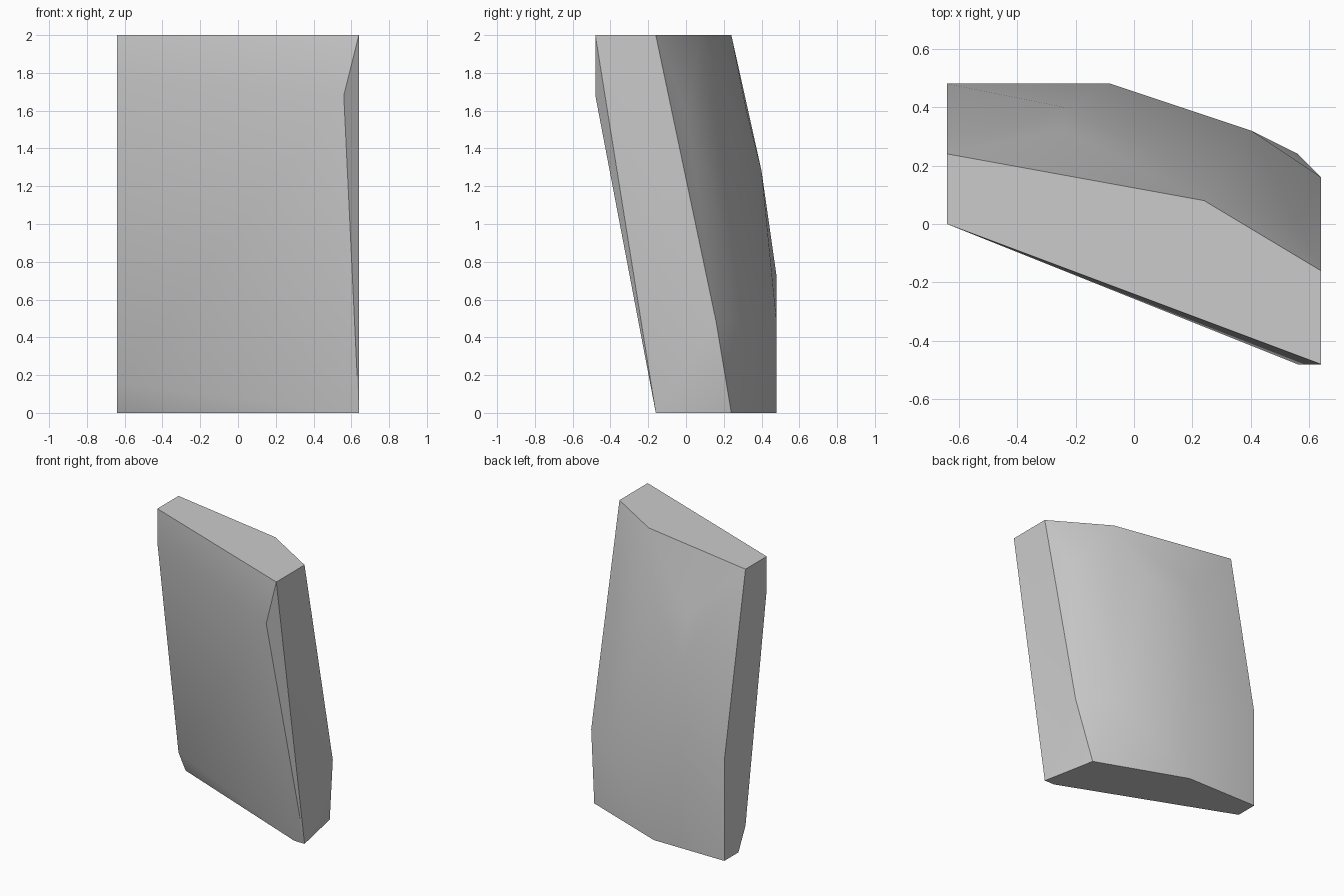
import bpy, bmesh

cube = bpy.data.objects.get("Cube")
if cube:
    bpy.data.objects.remove(cube, do_unlink=True)

UNIT = 0.08  # the slab is laid out on a regular grid

# Corner outlines by height, each a list of (x, y) in grid units
levels = {
    25: [(-8, 3), (3, 1), (8, -2), (8, -6), (-8, 0)],         # top cap
    22: [(-8, 0)],                                            # upper front bend
    21: [(7, -6)],                                            # chamfered front corner
    20: [(-3, 4), (1, 3), (7, 0)],                            # rounded back shoulder
    16: [(-3, 5)],                                            # middle of the curved back
    9: [(-8, 6)],                                             # lower back bend
    6: [(-1, 6), (5, 4), (8, 2)],                             # rounded lower back
    2: [(-8, 3)],                                             # lower front bend
    0: [(-8, 4), (-8, 6), (-1, 6), (7, 3), (8, -2), (7, -2)],  # base
}


def make_material(name, value):
    mat = bpy.data.materials.new(name)
    mat.use_nodes = True
    colour = (value, value, value, 1)
    mat.diffuse_color = colour
    for node in mat.node_tree.nodes:
        if node.type == 'BSDF_PRINCIPLED':
            node.inputs["Base Color"].default_value = colour
    return mat


def make_hull(name, outlines, material):
    bm = bmesh.new()
    for height, outline in outlines.items():
        for x, y in outline:
            bm.verts.new((x * UNIT, y * UNIT, height * UNIT))
    bmesh.ops.convex_hull(bm, input=bm.verts[:])
    # Merge the triangles of flat caps and sides
    bmesh.ops.dissolve_limit(bm, angle_limit=0.005,
                             verts=bm.verts[:], edges=bm.edges[:])
    bmesh.ops.recalc_face_normals(bm, faces=bm.faces[:])
    mesh = bpy.data.meshes.new(name)
    bm.to_mesh(mesh)
    bm.free()
    mesh.materials.append(material)
    obj = bpy.data.objects.new(name, mesh)
    bpy.context.collection.objects.link(obj)
    return obj


# Leaning slab with a softly curved back
slab = make_hull("leaning_slab", levels, make_material("plain_grey", 0.6))

bpy.ops.object.select_all(action='DESELECT')
slab.select_set(True)
bpy.context.view_layer.objects.active = slab
bpy.ops.object.shade_smooth_by_angle()
